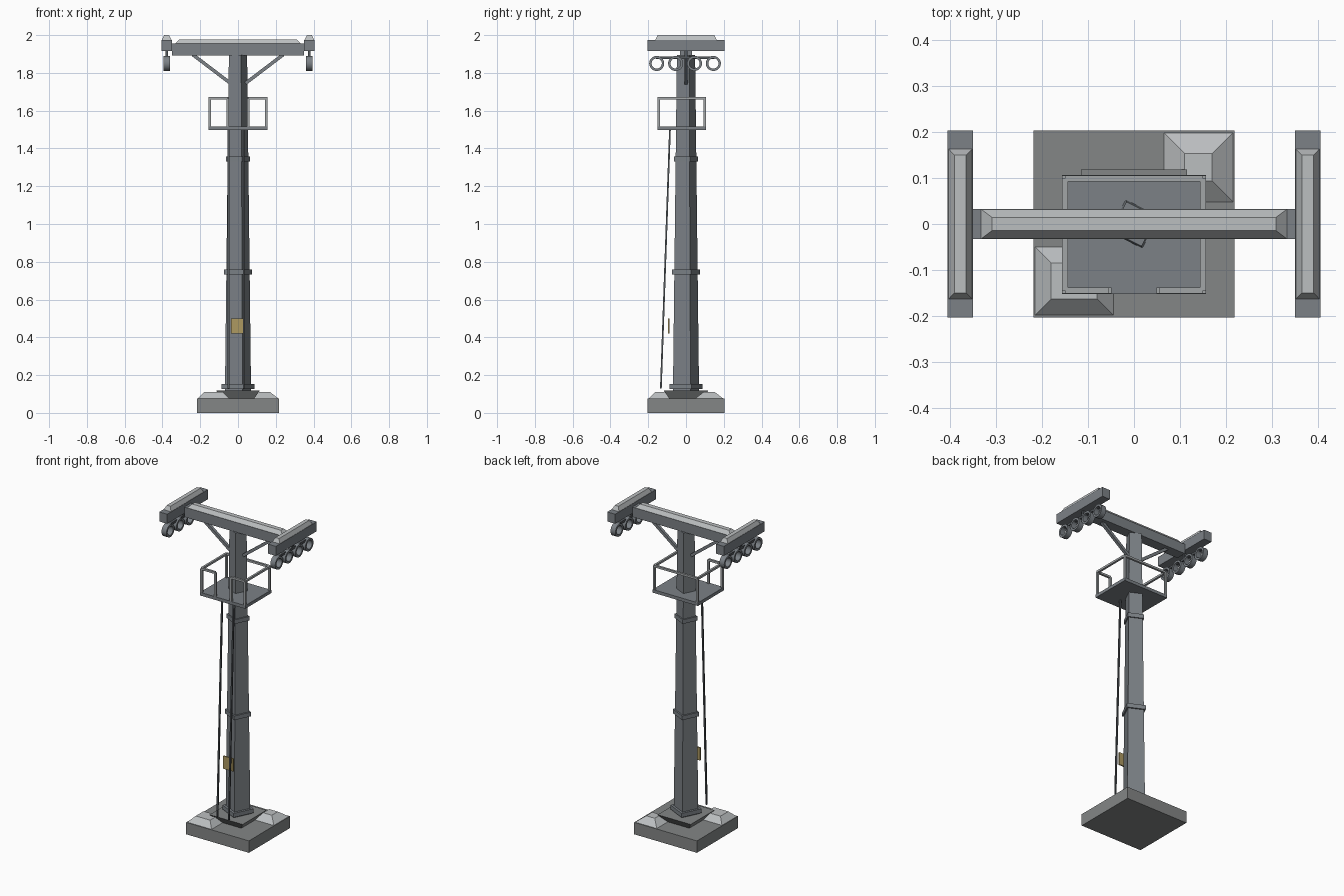
import bpy, bmesh, math
from mathutils import Vector

cube = bpy.data.objects.get("Cube")
if cube:
    bpy.data.objects.remove(cube)


def material(name, r, g, b):
    m = bpy.data.materials.new(name)
    m.use_nodes = True
    m.diffuse_color = (r, g, b, 1)
    m.node_tree.nodes["Principled BSDF"].inputs["Base Color"].default_value = (r, g, b, 1)
    return m


STEEL = material("grey steel", 0.20, 0.22, 0.24)
CONCRETE = material("concrete", 0.23, 0.24, 0.24)
SNOW = material("pale snow", 0.50, 0.52, 0.53)
RAIL = material("galvanised rail", 0.36, 0.38, 0.39)
DARK = material("dark metal", 0.09, 0.10, 0.11)
SIGN = material("sign yellow", 0.42, 0.32, 0.12)


def finish(name, bm, mat):
    bmesh.ops.recalc_face_normals(bm, faces=bm.faces)
    mesh = bpy.data.meshes.new(name)
    bm.to_mesh(mesh)
    bm.free()
    mesh.materials.append(mat)
    ob = bpy.data.objects.new(name, mesh)
    bpy.context.scene.collection.objects.link(ob)
    return ob


def add_loft(bm, lower, upper):
    """Closed solid between two matching loops."""
    a = [bm.verts.new(p) for p in lower]
    b = [bm.verts.new(p) for p in upper]
    n = len(a)
    bm.faces.new(a[::-1])
    bm.faces.new(b)
    for i in range(n):
        j = (i + 1) % n
        bm.faces.new((a[i], a[j], b[j], b[i]))


def rect(x, y, z, inset=0):
    (x0, x1), (y0, y1) = x, y
    x0, x1, y0, y1 = x0 + inset, x1 - inset, y0 + inset, y1 - inset
    return [(x0, y0, z), (x1, y0, z), (x1, y1, z), (x0, y1, z)]


def block(name, x, y, z, mat, low=0, top=0):
    """Box given by ranges, optionally inset at its lower or upper end."""
    bm = bmesh.new()
    add_loft(bm, rect(x, y, z[0], low), rect(x, y, z[1], top))
    return finish(name, bm, mat)


def add_bar(bm, p, q, w):
    """Square bar of width w from p to q."""
    p, q = Vector(p), Vector(q)
    d = (q - p).normalized()
    u = d.cross(Vector((0, 1, 0)) if abs(d.y) < 0.8 else Vector((0, 0, 1))).normalized()
    v = d.cross(u)
    ring = [(u * i + v * j) * w / 2 for i, j in ((-1, -1), (1, -1), (1, 1), (-1, 1))]
    add_loft(bm, [p + c for c in ring], [q + c for c in ring])


def bars(name, segments, w, mat):
    bm = bmesh.new()
    for p, q in segments:
        add_bar(bm, p, q, w)
    return finish(name, bm, mat)


def turned_square(r, z):
    angles = [math.radians(19 + 90 * i) for i in range(4)]
    return [(r * math.cos(a), r * math.sin(a), z) for a in angles]


def shaft(name, r0, r1, z0, z1):
    bm = bmesh.new()
    add_loft(bm, turned_square(r0, z0), turned_square(r1, z1))
    return finish(name, bm, STEEL)


# Foundation with snow drifts on two corners
block("foundation", (-0.218, 0.218), (-0.203, 0.203), (0, 0.075), CONCRETE)
block("plinth", (-0.115, 0.115), (-0.118, 0.118), (0.075, 0.118), CONCRETE, low=0.03)
block("front_snow_drift", (-0.215, -0.045), (-0.198, -0.05), (0.075, 0.11), SNOW, top=0.035)
block("back_snow_drift", (0.065, 0.215), (0.048, 0.198), (0.075, 0.11), SNOW, top=0.045)

# Tapered mast and its joint collars
shaft("mast", 0.073, 0.051, 0.118, 1.895)
for label, z, r in (("lower", 0.14, 0.092), ("middle", 0.745, 0.078), ("upper", 1.345, 0.068)):
    shaft(label + "_collar", r, r, z - 0.013, z + 0.013)

# Ladder rails and sign
bars("ladder_rails", [((x, -0.133, 0.13), (x, -0.085, 1.5)) for x in (-0.05, 0.03)], 0.009, DARK)
block("sign_plate", (-0.036, 0.034), (-0.096, -0.088), (0.42, 0.50), SIGN)

# Work platform with a gap in the front railing
block("platform", (-0.157, 0.157), (-0.152, 0.106), (1.497, 1.517), STEEL)
X, Y0, Y1, Z0, Z1, GAP = 0.15, -0.145, 0.099, 1.51, 1.665, 0.055
posts = [(-X, Y1), (X, Y1), (-X, Y0), (X, Y0), (-GAP, Y0), (GAP, Y0)]
railing = [((x, y, Z0), (x, y, Z1)) for x, y in posts]
railing.append(((-X, Y1, Z1), (X, Y1, Z1)))
for s in (-1, 1):
    railing.append(((s * X, Y0, Z1), (s * X, Y1, Z1)))
    railing.append(((s * X, Y0, Z1), (s * GAP, Y0, Z1)))
bars("platform_railing", railing, 0.013, RAIL)

# Crossarm and diagonal braces
block("crossarm", (-0.35, 0.35), (-0.033, 0.033), (1.893, 1.955), STEEL)
snow = block("crossarm_snow", (-0.332, 0.332), (-0.032, 0.032), (1.955, 1.978), SNOW)
for v in snow.data.vertices:
    if v.co.z > 1.96:
        v.co.x *= 0.93
        v.co.y *= 0.45
bars("braces", [((s * 0.24, 0, 1.897), (s * 0.04, 0, 1.745)) for s in (-1, 1)], 0.018, STEEL)


def wheel(name, x, y, z, r, width):
    """Open ring wheel on an x axis, with a small axle."""
    bm = bmesh.new()
    n = 20
    profile = ((r, -1), (r, 1), (r * 0.68, 1), (r * 0.68, -1))
    rings = []
    for i in range(n):
        a = 2 * math.pi * i / n
        rings.append([bm.verts.new((x + s * width / 2, y + q * math.cos(a), z + q * math.sin(a)))
                      for q, s in profile])
    for i in range(n):
        a, b = rings[i], rings[(i + 1) % n]
        for k in range(4):
            m = (k + 1) % 4
            bm.faces.new((a[k], a[m], b[m], b[k]))
    ob = finish(name, bm, STEEL)
    for f in ob.data.polygons:
        f.use_smooth = True
    bpy.context.view_layer.objects.active = ob
    ob.select_set(True)
    bpy.ops.object.shade_smooth_by_angle(angle=math.radians(35))
    ob.select_set(False)


# End beams with snow caps, wheel carriers and wheels
for side, s in (("left", 1), ("right", -1)):
    xs = sorted((s * 0.35, s * 0.405))
    cx = s * 0.378
    block(side + "_end_beam", xs, (-0.203, 0.203), (1.915, 1.975), STEEL)
    cap = block(side + "_beam_snow", (xs[0] + 0.002, xs[1] - 0.002), (-0.163, 0.163), (1.975, 2.0), SNOW)
    for v in cap.data.vertices:
        if v.co.z > 1.98:
            v.co.x = cx + (v.co.x - cx) * 0.5
            v.co.y *= 0.92
    bars(side + "_wheel_carrier", [((cx, -0.16, 1.88), (cx, 0.15, 1.88)),
                                   ((cx, 0, 1.88), (cx, 0, 1.92))], 0.014, DARK)
    for i in range(4):
        wheel(f"{side}_wheel_{i + 1}", cx, -0.155 + 0.1 * i, 1.85, 0.04, 0.034)
